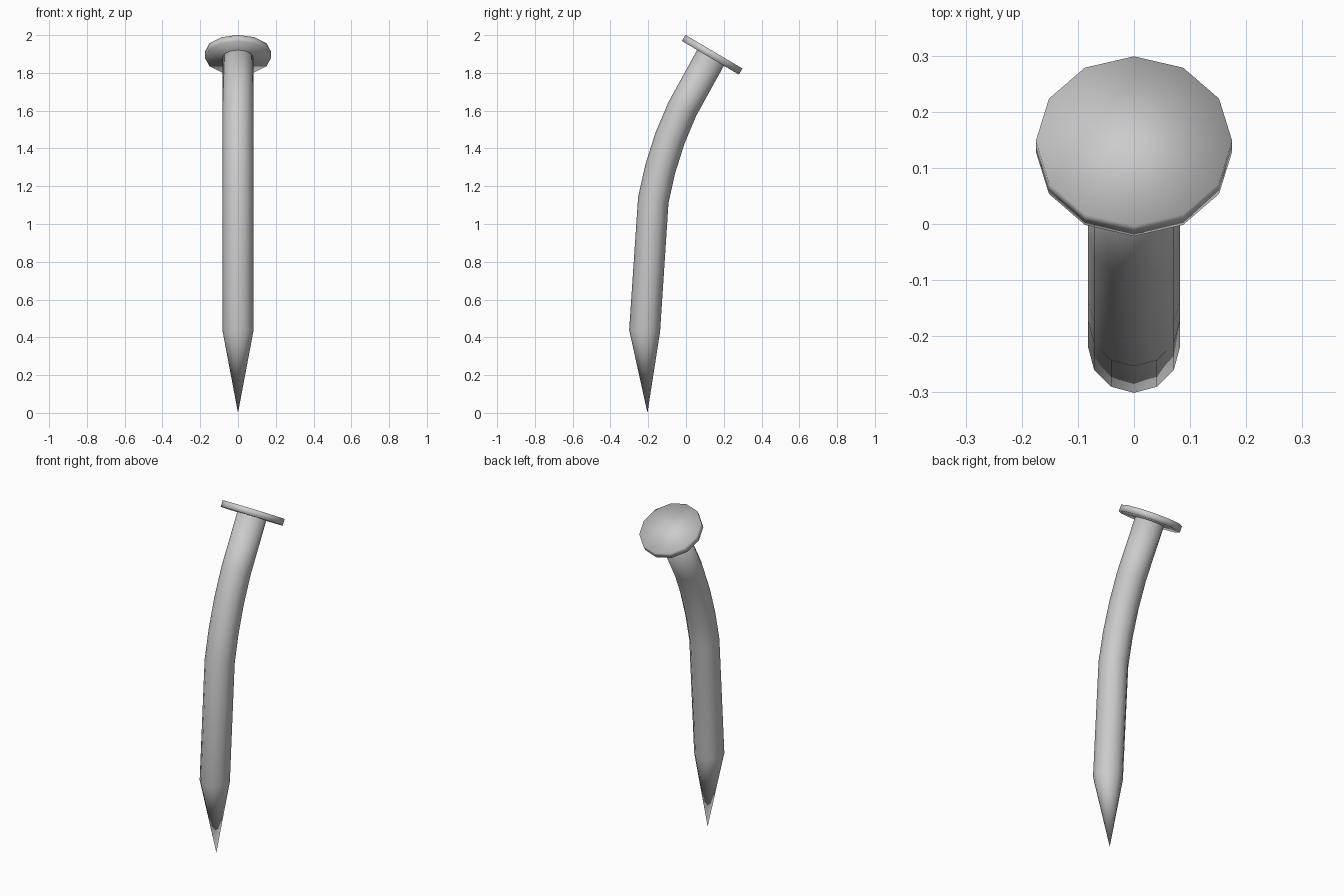
import bpy, bmesh
from math import sin, cos, pi, radians

if "Cube" in bpy.data.objects:
    bpy.data.objects.remove(bpy.data.objects["Cube"])

SIDES = 12


def tube(name, sections, tip=None):
    """Skin 12-sided rings given as (y, z, forward tilt in degrees, radius)."""
    bm = bmesh.new()
    rings = []
    for y, z, tilt, r in sections:
        t = radians(tilt)
        rings.append([bm.verts.new((r * cos(a),
                                    y + r * sin(a) * cos(t),
                                    z - r * sin(a) * sin(t)))
                      for a in (2 * pi * i / SIDES for i in range(SIDES))])
    for lo, hi in zip(rings, rings[1:]):
        for i in range(SIDES):
            j = (i + 1) % SIDES
            bm.faces.new((lo[i], lo[j], hi[j], hi[i]))
    bm.faces.new(rings[-1])
    if tip:
        point = bm.verts.new(tip)
        for i in range(SIDES):
            bm.faces.new((rings[0][i], point, rings[0][(i + 1) % SIDES]))
    else:
        bm.faces.new(rings[0][::-1])
    bmesh.ops.recalc_face_normals(bm, faces=bm.faces)
    for f in bm.faces:
        f.smooth = True
    mesh = bpy.data.meshes.new(name)
    bm.to_mesh(mesh)
    bm.free()
    obj = bpy.data.objects.new(name, mesh)
    bpy.context.collection.objects.link(obj)
    return obj


# Bent shaft with pointed end
tube("nail_shaft", [
    (-0.219, 0.435, 3, 0.082),
    (-0.173, 1.128, 11, 0.082),
    (-0.136, 1.293, 15, 0.082),
    (-0.085, 1.454, 20, 0.082),
    (-0.020, 1.608, 25, 0.082),
    (0.130, 1.880, 30, 0.082),
], tip=(0, -0.204, 0))

# Flat tilted head
tube("nail_head", [
    (0.129, 1.880, 30.5, 0.175),
    (0.148, 1.912, 30.5, 0.175),
])
